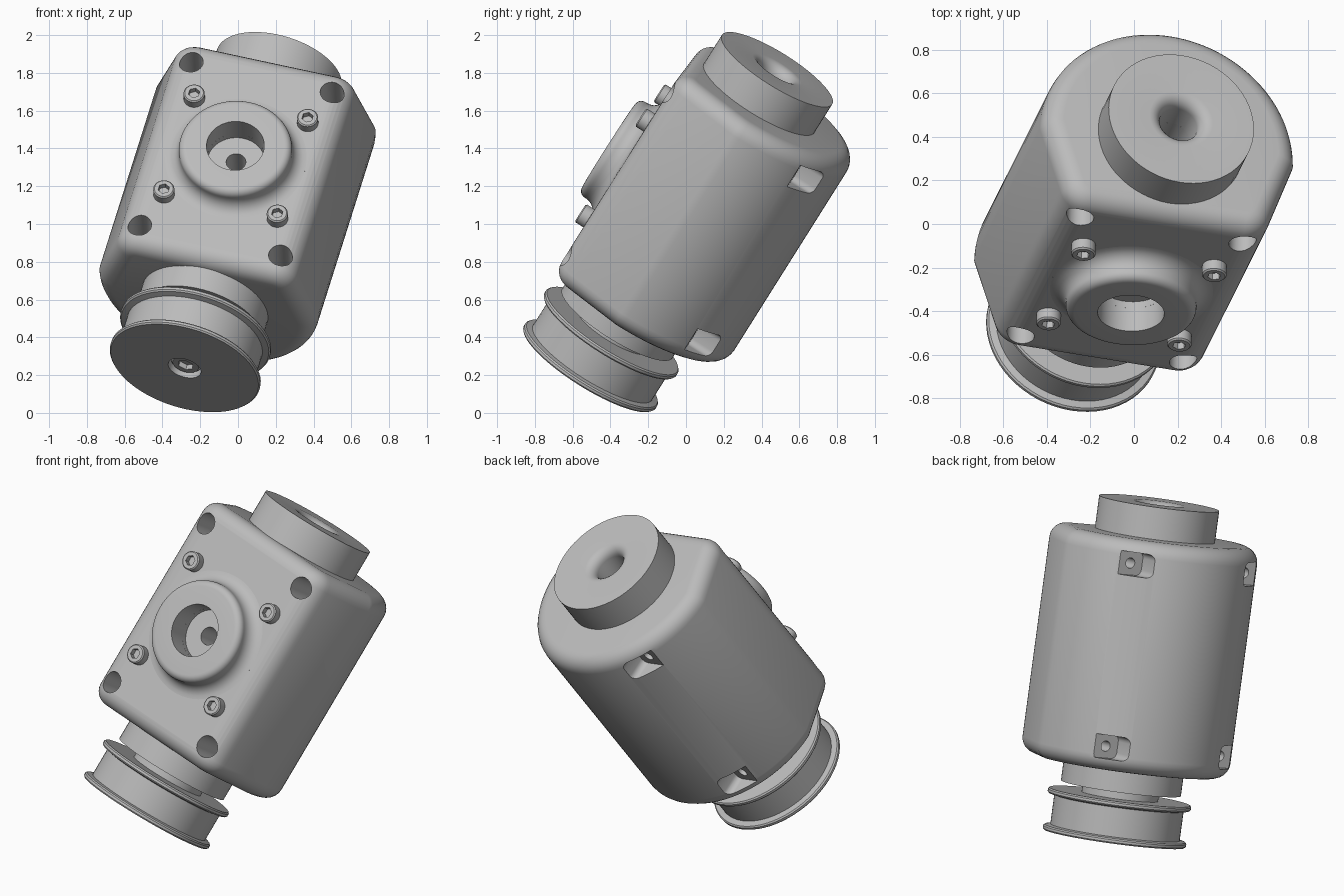
import bpy, bmesh, math
from mathutils import Matrix, Vector

cube = bpy.data.objects.get("Cube")
if cube:
    bpy.data.objects.remove(cube, do_unlink=True)

# Tilted frame: x = side, y = rear, z = shaft axis, origin at the pulley face
axis = Vector((0.2585, 0.5145, 0.817)).normalized()
side = Vector((0.966, -0.157, -0.2076))
side = (side - axis * side.dot(axis)).normalized()
rear = axis.cross(side)
FRAME = Matrix((side, rear, axis)).transposed().to_4x4()
FRAME.translation = (-0.283, -0.513, 0.237)

W, FRONT, LOW, HIGH = 0.6, 0.415, 0.42, 1.75   # body half width, front depth, ends
MID = (LOW + HIGH) / 2
FACE = Matrix.Rotation(math.pi / 2, 4, 'X')    # lathe axis pointing out of the front
DOWN = Matrix.Rotation(math.pi, 4, 'X')

grey = bpy.data.materials.new("grey metal")
grey.use_nodes = True
grey.diffuse_color = (0.5, 0.5, 0.5, 1)
grey.node_tree.nodes["Principled BSDF"].inputs["Base Color"].default_value = (0.5, 0.5, 0.5, 1)


def add_object(name, bm, place=Matrix()):
    bmesh.ops.transform(bm, matrix=place, verts=bm.verts)
    bmesh.ops.recalc_face_normals(bm, faces=bm.faces)
    mesh = bpy.data.meshes.new(name)
    bm.to_mesh(mesh)
    bm.free()
    mesh.materials.append(grey)
    ob = bpy.data.objects.new(name, mesh)
    bpy.context.collection.objects.link(ob)
    ob.matrix_world = FRAME
    return ob


def smooth(ob):
    bpy.ops.object.select_all(action='DESELECT')
    ob.select_set(True)
    bpy.context.view_layer.objects.active = ob
    bpy.ops.object.shade_smooth_by_angle(angle=math.radians(32))


def lathe(name, profile, place=Matrix(), ring=False):
    """Revolve (radius, height) points; ring closes the profile on itself."""
    bm = bmesh.new()
    vs = [bm.verts.new((r, 0, h)) for r, h in profile]
    pairs = list(zip(vs, vs[1:])) + ([(vs[-1], vs[0])] if ring else [])
    es = [bm.edges.new(p) for p in pairs]
    bmesh.ops.spin(bm, geom=vs + es, cent=(0, 0, 0), axis=(0, 0, 1),
                   angle=math.tau, steps=64, use_merge=True)
    bmesh.ops.remove_doubles(bm, verts=bm.verts, dist=1e-5)
    ob = add_object(name, bm, place)
    smooth(ob)
    return ob


def rod(radius, h0, h1, place=Matrix(), sides=40):
    bm = bmesh.new()
    bmesh.ops.create_cone(bm, cap_ends=True, segments=sides, radius1=radius, radius2=radius,
                          depth=h1 - h0, matrix=Matrix.Translation((0, 0, (h0 + h1) / 2)))
    return add_object("cutter", bm, place)


def cut(ob, cutters):
    for c in cutters:
        c.hide_render = True
        m = ob.modifiers.new("cut", 'BOOLEAN')
        m.operation, m.solver, m.object = 'DIFFERENCE', 'EXACT', c
    bpy.context.view_layer.update()
    mesh = bpy.data.meshes.new_from_object(ob.evaluated_get(bpy.context.evaluated_depsgraph_get()))
    ob.modifiers.clear()
    ob.data = mesh
    for c in cutters:
        bpy.data.objects.remove(c, do_unlink=True)
    smooth(ob)


def arc(cx, cy, r, a0, a1, n):
    return [(cx + r * math.cos(math.radians(a0 + (a1 - a0) * i / n)),
             cy + r * math.sin(math.radians(a0 + (a1 - a0) * i / n))) for i in range(n + 1)]


def prism(points, h0, h1):
    bm = bmesh.new()
    face = bm.faces.new([bm.verts.new((x, y, h0)) for x, y in points])
    up = bmesh.ops.extrude_face_region(bm, geom=[face])["geom"]
    bmesh.ops.translate(bm, vec=(0, 0, h1 - h0), verts=[v for v in up if isinstance(v, bmesh.types.BMVert)])
    return bm


# Housing: round back, slightly tapered sides, flat front
corner = 0.13
cx, cy = 0.5 - corner, corner - FRONT
outline = (arc(0, 0, W, 0, 180, 48) + arc(-cx, cy, corner, 193, 270, 8)
           + arc(cx, cy, corner, 270, 347, 8))
bm = prism(outline, LOW, HIGH)
rims = [e for e in bm.edges if abs(e.verts[0].co.z - e.verts[1].co.z) < 1e-5]
bmesh.ops.bevel(bm, geom=rims, offset=0.09, segments=6, profile=0.5, affect='EDGES', clamp_overlap=False)
housing = add_object("housing", bm)

# Front bore, shaft bore, mounting holes and rear pockets
at_mid = Matrix.Translation((0, 0, MID))
cutters = [rod(0.153, 0.38, 0.6, at_mid @ FACE), rod(0.052, 0.1, 0.45, at_mid @ FACE),
           rod(0.09, 1.4, 1.9)]
for sx in (-1, 1):
    for sz in (-1, 1):
        spot = Matrix.Translation((sx * 0.386, 0, MID + sz * 0.528))
        cutters += [rod(0.063, 0.0, 0.6, spot @ FACE), rod(0.03, -0.6, 0.1, spot @ FACE)]
        x0, x1, hz, r = -0.08, 0.2, 0.068, 0.035
        shape = (arc(x1 - r, hz - r, r, 0, 90, 5) + arc(x0 + r, hz - r, r, 90, 180, 5)
                 + arc(x0 + r, r - hz, r, 180, 270, 5) + arc(x1 - r, r - hz, r, 270, 360, 5))
        pocket = prism([(sx * x, y) for x, y in shape], -0.75, -0.385)
        cutters.append(add_object("cutter", pocket, spot @ FACE))
cut(housing, cutters)

# Front boss with a soft foot and rounded rim
foot = [(0.375 - 0.075 * math.sin(a), FRONT + 0.075 * (1 - math.cos(a)))
        for a in (math.radians(15 * i) for i in range(7))]
rim = arc(0.26, 0.5, 0.04, 0, 90, 6)
lathe("front_boss", [(0.153, 0.39), (0.375, 0.39)] + foot + rim + [(0.153, 0.54)],
      at_mid @ FACE, ring=True)


# Socket screws
def screw(name, radius, h0, h1, place):
    c = radius * 0.12
    ob = lathe(name, [(0, h0), (radius, h0), (radius, h1 - c), (radius - c, h1), (0, h1)], place)
    cut(ob, [rod(radius * 0.55, h1 - radius * 0.6, h1 + 0.05, place, 6)])


for sx, label in ((-1, "right"), (1, "left")):
    for sz, level in ((-1, "lower"), (1, "upper")):
        screw(f"{level}_{label}_screw", 0.056, 0.4, 0.47,
              Matrix.Translation((sx * 0.311, 0, MID + sz * 0.31)) @ FACE)

# Upper collar with a rounded bore mouth
END = 1.934
mouth = [(0.15 - 0.06 * math.sin(a), END - 0.06 * (1 - math.cos(a)))
         for a in (math.radians(15 * i) for i in range(7))]
lathe("upper_collar", [(0.09, 1.7), (0.345, 1.7), (0.345, END)] + mouth, ring=True)

# Lower collar and neck
lathe("lower_collar", [(0, 0.2), (0.22, 0.2), (0.22, 0.29), (0.345, 0.29), (0.345, 0.45), (0, 0.45)])

# Flanged pulley with a recessed screw
lathe("pulley", [(0, 0.05), (0.09, 0.05), (0.09, 0), (0.405, 0), (0.412, 0.008), (0.412, 0.022),
                 (0.405, 0.03), (0.372, 0.036), (0.372, 0.205), (0.405, 0.212), (0.412, 0.22),
                 (0.412, 0.234), (0.405, 0.242), (0, 0.242)])
screw("pulley_screw", 0.08, -0.06, -0.02, DOWN)
